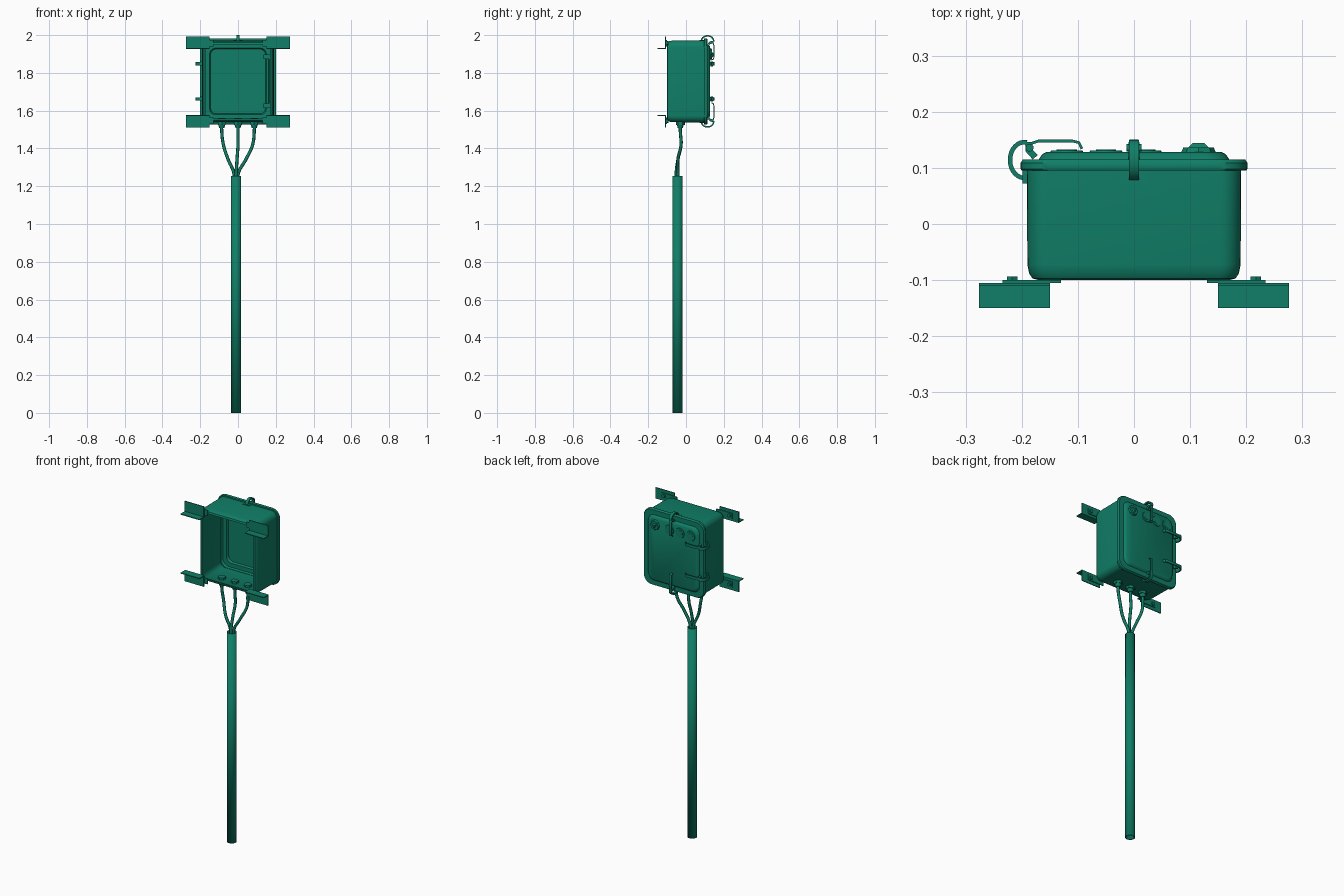
import bpy, bmesh, math
from mathutils import Matrix, Vector

cube = bpy.data.objects.get("Cube")
if cube:
    bpy.data.objects.remove(cube, do_unlink=True)

CZ = 1.755          # height of the box centre
EXTRA = 0.026       # box is taller than wide by this on each half

green = bpy.data.materials.new("enclosure green")
green.use_nodes = True
green.diffuse_color = (0.005, 0.21, 0.135, 1)
green.node_tree.nodes["Principled BSDF"].inputs["Base Color"].default_value = green.diffuse_color


def finish(name, bm, matrix=Matrix(), smooth=True):
    bmesh.ops.recalc_face_normals(bm, faces=bm.faces)
    bm.transform(matrix)
    me = bpy.data.meshes.new(name)
    bm.to_mesh(me)
    bm.free()
    me.materials.append(green)
    ob = bpy.data.objects.new(name, me)
    bpy.context.collection.objects.link(ob)
    if smooth:
        bpy.ops.object.select_all(action='DESELECT')
        ob.select_set(True)
        bpy.context.view_layer.objects.active = ob
        bpy.ops.object.shade_smooth_by_angle(angle=math.radians(35))
    return ob


def box(name, lo, hi, matrix=Matrix()):
    bm = bmesh.new()
    lo, hi = Vector(lo), Vector(hi)
    size = Matrix.Diagonal((*(hi - lo), 1))
    bmesh.ops.create_cube(bm, size=1, matrix=Matrix.Translation((lo + hi) / 2) @ size)
    return finish(name, bm, matrix, False)


def cylinder(name, centre, r1, r2, depth, axis='Z', sides=24, matrix=Matrix()):
    turn = {'Z': Matrix(), 'Y': Matrix.Rotation(-math.pi / 2, 4, 'X')}[axis]
    bm = bmesh.new()
    bmesh.ops.create_cone(bm, cap_ends=True, segments=sides, radius1=r1, radius2=r2,
                          depth=depth, matrix=Matrix.Translation(centre) @ turn)
    return finish(name, bm, matrix)


def rounded_ring(bm, half, radius, y):
    """Rounded rectangle in the xz plane."""
    verts = []
    for quarter in range(4):
        a0 = quarter * math.pi / 2
        sx = 1 if quarter in (0, 3) else -1
        sz = 1 if quarter < 2 else -1
        for i in range(7):
            a = a0 + i * math.pi / 12
            x = sx * (half - radius) + radius * math.cos(a)
            z = sz * (half + EXTRA - radius) + radius * math.sin(a)
            verts.append(bm.verts.new((x, y, CZ + z)))
    return verts


def loft(name, rings, closed):
    bm = bmesh.new()
    loops = [rounded_ring(bm, *r) for r in rings]
    pairs = list(zip(loops, loops[1:]))
    if closed:
        pairs.append((loops[-1], loops[0]))
    else:
        bm.faces.new(loops[0])
        bm.faces.new(loops[-1])
    for a, b in pairs:
        for i in range(len(a)):
            j = (i + 1) % len(a)
            bm.faces.new((a[i], a[j], b[j], b[i]))
    return finish(name, bm)


def ribbon(name, pts, thick, width, matrix):
    """Strip of metal following points in the local xy plane."""
    bm = bmesh.new()
    pts = [Vector((*p, 0)) for p in pts]
    rows = []
    for i, p in enumerate(pts):
        t = (pts[min(i + 1, len(pts) - 1)] - pts[max(i - 1, 0)]).normalized()
        n = Vector((-t.y, t.x, 0)) * thick / 2
        w = Vector((0, 0, width / 2))
        rows.append([bm.verts.new(q) for q in (p + n + w, p - n + w, p - n - w, p + n - w)])
    for a, b in zip(rows, rows[1:]):
        for i in range(4):
            j = (i + 1) % 4
            bm.faces.new((a[i], a[j], b[j], b[i]))
    bm.faces.new(rows[0])
    bm.faces.new(rows[-1])
    return finish(name, bm, matrix)


# Box body: a shell left open at the front
loft("box_body", [
    (0.170, 0.025, -0.100), (0.181, 0.030, -0.097), (0.187, 0.034, -0.088),
    (0.190, 0.036, -0.072), (0.191, 0.036, 0.096), (0.181, 0.030, 0.096),
    (0.181, 0.030, -0.070), (0.170, 0.025, -0.092)], True)

# Lid with rolled rim, raised panel and recessed inner face
loft("lid", [
    (0.145, 0.03, 0.119), (0.150, 0.03, 0.106), (0.174, 0.04, 0.106),
    (0.179, 0.04, 0.095), (0.200, 0.05, 0.095), (0.202, 0.05, 0.098),
    (0.202, 0.05, 0.109), (0.198, 0.05, 0.115), (0.170, 0.04, 0.115),
    (0.164, 0.04, 0.124), (0.157, 0.04, 0.128)], False)

# Hinge rod and its two brackets inside the lid
cylinder("hinge_rod", (0.166, 0.09, CZ), 0.004, 0.004, 0.27)
for s in (-1, 1):
    z = CZ + s * 0.13
    box("hinge_bracket", (0.135, 0.085, z - 0.012), (0.172, 0.106, z + 0.012))

# Corner mounting brackets with ears and bolts
for sx in (-1, 1):
    for sz in (-1, 1):
        m = Matrix.Translation((0, 0, CZ - 0.003)) @ Matrix.Diagonal((sx, 1, sz, 1))
        box("bracket_plate", (0.15, -0.110, 0.174), (0.276, -0.105, 0.240), m)
        box("bracket_flange", (0.15, -0.150, 0.174), (0.276, -0.105, 0.179), m)
        box("mounting_ear", (0.13, -0.105, 0.188), (0.234, -0.100, 0.222), m)
        cylinder("bracket_bolt", (0.217, -0.1015, 0.206), 0.011, 0.011, 0.016, 'Y', 6, m)

# Over-centre latches: one top, one bottom, two on the right side
strap = [(-0.005 + 0.026 * math.cos(a), 0.114 + 0.032 * math.sin(a))
         for a in (math.radians(-100 + 12.5 * i) for i in range(17))]
lever = [(-0.008, 0.134), (-0.018, 0.144), (-0.03, 0.148), (-0.09, 0.148),
         (-0.102, 0.145), (-0.107, 0.134)]
for angle, edge, shift in ((-90, 0.22, 0), (90, 0.22, 0), (180, 0.2, 0.093), (180, 0.2, -0.093)):
    m = (Matrix.Translation((0, 0, CZ)) @ Matrix.Rotation(math.radians(angle), 4, 'Y')
         @ Matrix.Translation((edge, 0, shift)))
    ribbon("latch_strap", strap, 0.008, 0.018, m)
    ribbon("latch_lever", lever, 0.005, 0.016, m)
    ribbon("latch_hook", [(-0.012, 0.146), (-0.012, 0.132), (-0.024, 0.119)], 0.012, 0.02, m)
    cylinder("latch_pin", (-0.014, 0.136, 0), 0.007, 0.007, 0.026, matrix=m)
    wide = 0.023 if edge > 0.2 else 0.012
    box("latch_keeper", (-0.012, 0.072, -wide), (-0.001, 0.095, wide), m)

# Rotary knob and three round gauges on the lid
cylinder("knob_base", (0.115, 0.132, CZ + 0.145), 0.031, 0.027, 0.009, 'Y', 8)
cylinder("knob_cap", (0.115, 0.140, CZ + 0.145), 0.022, 0.012, 0.009, 'Y', 3)
for x in (0.02, -0.05, -0.12):
    cylinder("gauge_rim", (x, 0.129, CZ + 0.14), 0.030, 0.028, 0.004, 'Y')
    cylinder("gauge_face", (x, 0.131, CZ + 0.14), 0.018, 0.018, 0.003, 'Y')

# Cable glands and cables running down into the pole
PX, PY, PTOP = -0.01, -0.045, 1.255
for k in (-1, 0, 1):
    x = k * 0.086
    cylinder("gland_flange", (x, -0.03, 1.532), 0.024, 0.024, 0.016, sides=6)
    cylinder("gland_neck", (x, -0.03, 1.516), 0.013, 0.018, 0.018)
    cylinder("gland_nut", (x, -0.03, 1.554), 0.022, 0.022, 0.014, sides=6)
    ex = PX + k * 0.011
    path = [(x, -0.03, 1.56), (x, -0.03, 1.49), (x * 0.9, -0.026, 1.42),
            ((x + ex) / 2, -0.042, 1.345), (ex, -0.052 + 0.01 * abs(k), 1.265),
            (ex, PY, 1.18)]
    cu = bpy.data.curves.new("cable", 'CURVE')
    cu.dimensions = '3D'
    cu.bevel_depth = 0.0085
    cu.bevel_resolution = 2
    cu.use_fill_caps = True
    sp = cu.splines.new('BEZIER')
    sp.bezier_points.add(len(path) - 1)
    for bp, p in zip(sp.bezier_points, path):
        bp.co = p
        bp.handle_left_type = bp.handle_right_type = 'AUTO'
    cu.materials.append(green)
    ob = bpy.data.objects.new("cable", cu)
    bpy.context.collection.objects.link(ob)
    bpy.ops.object.select_all(action='DESELECT')
    ob.select_set(True)
    bpy.context.view_layer.objects.active = ob
    bpy.ops.object.convert(target='MESH')
    bpy.ops.object.shade_smooth()

# Hollow conduit pole
bm = bmesh.new()
bmesh.ops.create_cone(bm, cap_ends=False, segments=32, radius1=0.027, radius2=0.027,
                      depth=PTOP, matrix=Matrix.Translation((PX, PY, PTOP / 2)))
pole = finish("conduit_pole", bm)
wall = pole.modifiers.new("wall", 'SOLIDIFY')
wall.thickness = 0.004
wall.offset = -1
